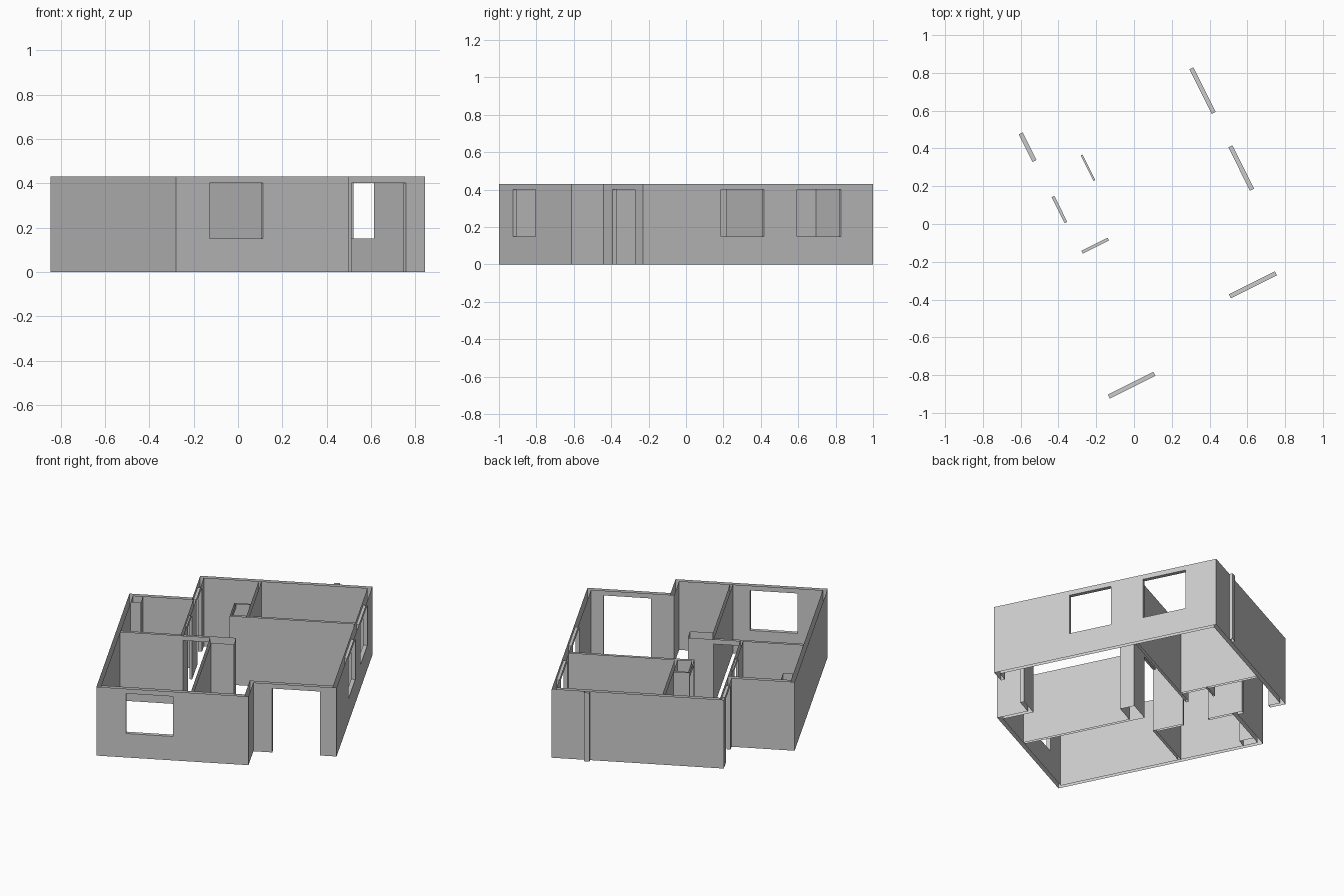
import bpy, bmesh, math
from mathutils import Matrix

cube = bpy.data.objects.get("Cube")
if cube:
    bpy.data.objects.remove(cube, do_unlink=True)

HEIGHT, SILL, HEAD = 0.43, 0.15, 0.40
T, S = 0.024, 0.016          # outer and inner wall thickness
TURN = Matrix.Rotation(math.radians(26.5), 4, 'Z')

plaster = bpy.data.materials.new("plaster_grey")
plaster.use_nodes = True
GREY = (0.6, 0.6, 0.6, 1)
plaster.diffuse_color = GREY
plaster.node_tree.nodes["Principled BSDF"].inputs["Base Color"].default_value = GREY


def build(name, rects, doors=(), windows=()):
    """Merge wall rectangles (u0, u1, v0, v1) into one shell, cut by openings, open above and below."""
    cuts = [(d, 0) for d in doors] + [(w, SILL) for w in windows]
    every = list(rects) + list(doors) + list(windows)
    us = sorted({round(c, 4) for r in every for c in r[:2]})
    vs = sorted({round(c, 4) for r in every for c in r[2:]})
    zs = [0, SILL, HEAD, HEIGHT]

    def inside(r, u, v):
        return r[0] < u < r[1] and r[2] < v < r[3]

    filled = set()
    for i in range(len(us) - 1):
        for j in range(len(vs) - 1):
            u, v = (us[i] + us[i + 1]) / 2, (vs[j] + vs[j + 1]) / 2
            if not any(inside(r, u, v) for r in rects):
                continue
            for k in range(3):
                z = (zs[k] + zs[k + 1]) / 2
                if not any(inside(c, u, v) and low < z < HEAD for c, low in cuts):
                    filled.add((i, j, k))

    bm = bmesh.new()
    grid = {}

    def vert(p):
        if p not in grid:
            grid[p] = bm.verts.new((us[p[0]], vs[p[1]], zs[p[2]]))
        return grid[p]

    for cell in filled:
        for axis in range(3):
            for side in (0, 1):
                near = list(cell)
                near[axis] += 2 * side - 1
                if tuple(near) in filled or (axis == 2 and near[2] in (-1, 3)):
                    continue
                a, b = (axis + 1) % 3, (axis + 2) % 3
                loop = []
                for da, db in ((0, 0), (1, 0), (1, 1), (0, 1)):
                    p = list(cell)
                    p[axis] += side
                    p[a] += da
                    p[b] += db
                    loop.append(vert(tuple(p)))
                bm.faces.new(loop if side else loop[::-1])
    bmesh.ops.dissolve_limit(bm, angle_limit=0.01, verts=bm.verts[:], edges=bm.edges[:])
    bm.transform(TURN)
    mesh = bpy.data.meshes.new(name)
    bm.to_mesh(mesh)
    bm.free()
    mesh.materials.append(plaster)
    bpy.context.collection.objects.link(bpy.data.objects.new(name, mesh))


# Outline of the flat
L, R, F, B = -0.697, 0.652, -0.77, 0.792
PORCH_U, PORCH_V, STEP_U, STEP_V = 0.175, -0.581, -0.335, 0.496
build("outer_walls", [
    (L, L + T, F, STEP_V),
    (L, PORCH_U, F, F + T),
    (PORCH_U - T, PORCH_U, F, PORCH_V + T),
    (PORCH_U - T, R, PORCH_V, PORCH_V + T),
    (R - T, R, PORCH_V, B),
    (STEP_U, R, B - T, B),
    (STEP_U, STEP_U + T, STEP_V - T, B),
    (L, STEP_U + T, STEP_V - T, STEP_V),
], doors=[
    (0.283, 0.556, PORCH_V, PORCH_V + T),
    (STEP_U, STEP_U + T, 0.533, 0.697),
], windows=[
    (-0.527, -0.257, F, F + T),
    (R - T, R, -0.117, 0.14),
    (R - T, R, 0.338, 0.602),
])

# Front bedroom, bathroom wall and the shaft where they meet
HALL = -0.019
build("bedroom_walls", [
    (L + T, -0.01, HALL, HALL + S),
    (-0.157, -0.157 + S, F + T, HALL),
    (-0.157, -0.01, -0.09, HALL + S),
    (-0.327, -0.327 + S, HALL, STEP_V - T),
], doors=[
    (-0.312, -0.158, HALL, HALL + S),
    (-0.327, -0.327 + S, 0.168, 0.322),
])

# Back room walls with the thin-walled closet
build("back_room_walls", [
    (-0.09, R - T, 0.283, 0.283 + S),
    (0.004, 0.004 + S, 0.283, B - T),
    (-0.09, -0.08, 0.283, 0.461),
    (-0.09, 0.004, 0.451, 0.461),
], doors=[(-0.09, -0.08, 0.299, 0.451)])

# Corner shaft and outside pipe casing
build("corner_shaft", [(L + T, -0.615, 0.385, STEP_V - T)])
build("pipe_casing", [(0.432, 0.464, B, B + 0.02)])
